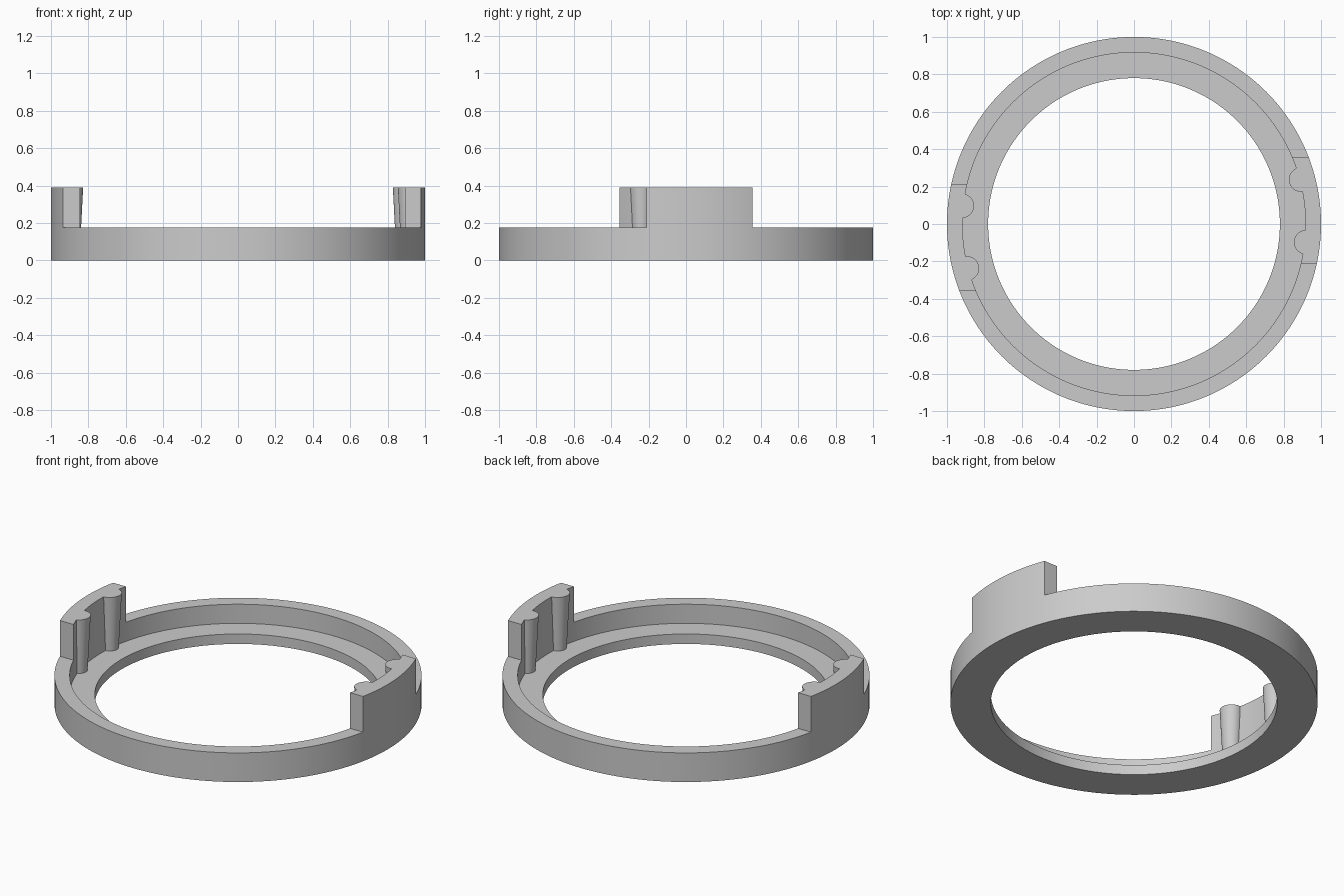
import bpy
import bmesh
import math
from mathutils import Matrix, Vector

cube = bpy.data.objects.get("Cube")
if cube:
    bpy.data.objects.remove(cube, do_unlink=True)

OUTER, WALL_IN, HOLE = 1.0, 0.917, 0.78
FLANGE_Z, RIM_Z, TAB_Z = 0.06, 0.175, 0.39

grey = bpy.data.materials.new("plain grey")
grey.use_nodes = True
grey.diffuse_color = (0.6, 0.6, 0.6, 1)
grey.node_tree.nodes["Principled BSDF"].inputs["Base Color"].default_value = (0.6, 0.6, 0.6, 1)


def make_object(name, bm):
    bmesh.ops.recalc_face_normals(bm, faces=bm.faces)
    mesh = bpy.data.meshes.new(name)
    bm.to_mesh(mesh)
    bm.free()
    mesh.materials.append(grey)
    obj = bpy.data.objects.new(name, mesh)
    bpy.context.collection.objects.link(obj)
    return obj


def lathe(name, profile, steps):
    bm = bmesh.new()
    verts = [bm.verts.new((r, 0, z)) for r, z in profile]
    edges = [bm.edges.new((v, verts[i - 1])) for i, v in enumerate(verts)]
    bmesh.ops.spin(bm, geom=verts + edges, cent=(0, 0, 0), axis=(0, 0, 1),
                   angle=math.tau, steps=steps, use_merge=True)
    bmesh.ops.remove_doubles(bm, verts=bm.verts, dist=1e-5)
    return make_object(name, bm)


def prism(name, outline, z0, z1):
    bm = bmesh.new()
    face = bm.faces.new([bm.verts.new((x, y, z0)) for x, y in outline])
    top = bmesh.ops.extrude_face_region(bm, geom=[face])["geom"]
    bmesh.ops.translate(bm, vec=(0, 0, z1 - z0),
                        verts=[v for v in top if isinstance(v, bmesh.types.BMVert)])
    return make_object(name, bm)


def peg(name, centre):
    # Tapered half-round rib, slimmer at the foot
    foot = FLANGE_Z - 0.02
    bm = bmesh.new()
    bmesh.ops.create_cone(bm, cap_ends=True, segments=48, radius1=0.047, radius2=0.065,
                          depth=TAB_Z - foot,
                          matrix=Matrix.Translation((centre.x, centre.y, (TAB_Z + foot) / 2)))
    return make_object(name, bm)


def combine(target, tool, operation):
    mod = target.modifiers.new(operation.lower(), "BOOLEAN")
    mod.operation = operation
    mod.solver = "EXACT"
    mod.object = tool
    bpy.context.view_layer.objects.active = target
    bpy.ops.object.modifier_apply(modifier=mod.name)
    bpy.data.objects.remove(tool, do_unlink=True)


# Full-height stepped ring
ring = lathe("stepped_ring", [(HOLE, 0), (OUTER, 0), (OUTER, TAB_Z), (WALL_IN, TAB_Z),
                              (WALL_IN, FLANGE_Z), (HOLE, FLANGE_Z)], 192)

# Cut the wall down to the rim, leaving two opposite tabs, and add their ribs
cut_plan = [(-1.2, 0.21), (0, 0.21), (0, 0.355), (1.2, 0.355), (1.2, 1.2), (-1.2, 1.2)]
for side in (1, -1):
    cutter = prism("rim_cutter", [(x * side, y * side) for x, y in cut_plan], RIM_Z, 0.6)
    combine(ring, cutter, "DIFFERENCE")
for side in (1, -1):
    for centre in (Vector((0.893, 0.237)), Vector((0.92, -0.097))):
        combine(ring, peg("tab_rib", centre * side), "UNION")

# Smooth curved walls, crisp edges
bpy.ops.object.select_all(action="DESELECT")
ring.select_set(True)
bpy.context.view_layer.objects.active = ring
bpy.ops.object.shade_smooth_by_angle(angle=math.radians(30))
